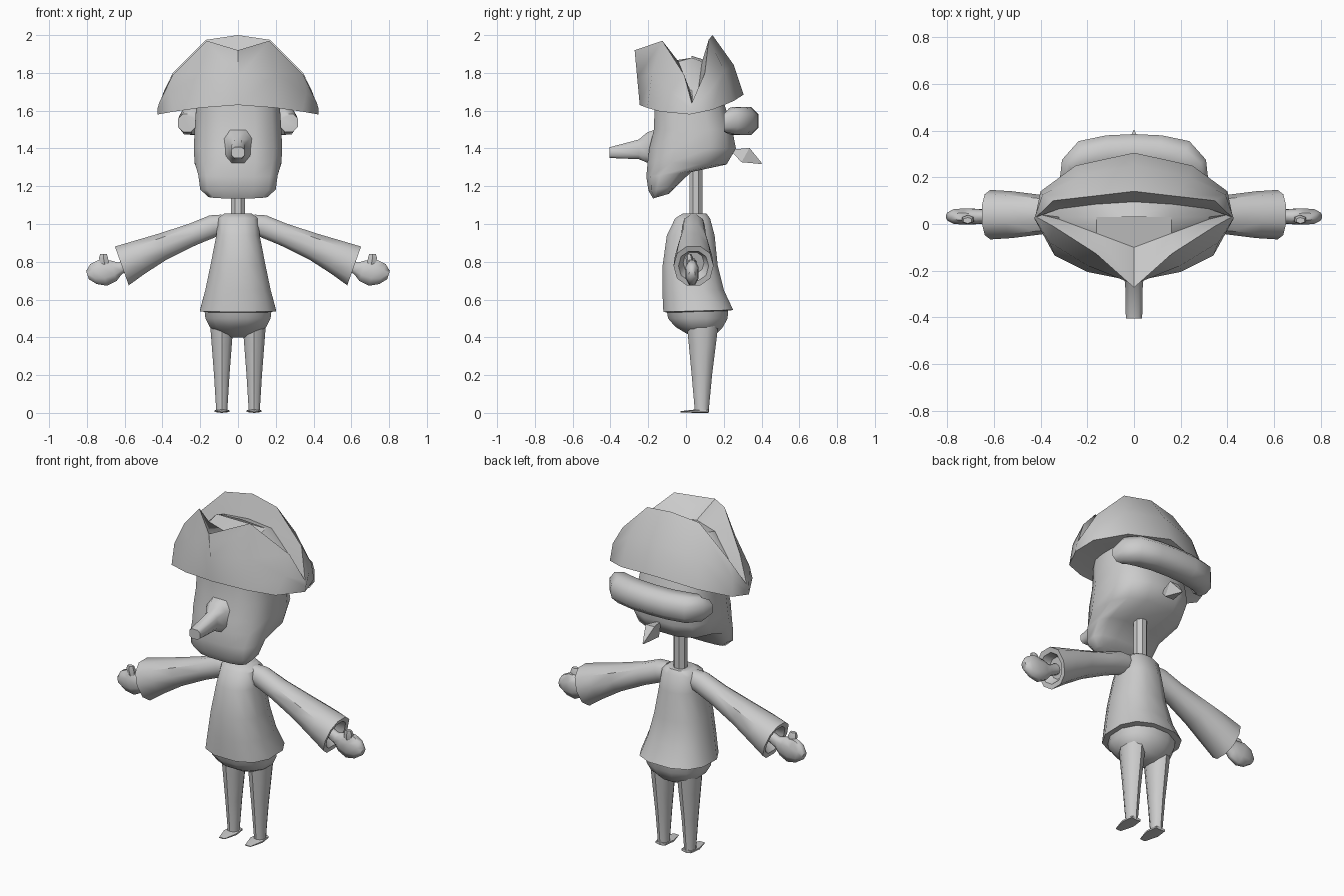
import bpy, bmesh, math
from mathutils import Vector as V

if "Cube" in bpy.data.objects:
    bpy.data.objects.remove(bpy.data.objects["Cube"])

grey = bpy.data.materials.new("plain_grey")
grey.diffuse_color = (0.6, 0.6, 0.6, 1)
grey.use_nodes = True
grey.node_tree.nodes["Principled BSDF"].inputs["Base Color"].default_value = grey.diffuse_color


def finish(name, bm, angle=40):
    """Turn a bmesh into a shaded object."""
    bmesh.ops.remove_doubles(bm, verts=bm.verts, dist=0.0005)
    bmesh.ops.recalc_face_normals(bm, faces=bm.faces)
    me = bpy.data.meshes.new(name)
    bm.to_mesh(me)
    bm.free()
    me.materials.append(grey)
    ob = bpy.data.objects.new(name, me)
    bpy.context.collection.objects.link(ob)
    bpy.ops.object.select_all(action='DESELECT')
    ob.select_set(True)
    bpy.context.view_layer.objects.active = ob
    bpy.ops.object.shade_smooth_by_angle(angle=math.radians(angle))
    return ob


def loft(name, rings, n=10, power=1.0, angle=40, side=1):
    """Skin rings of (centre, half axis u, half axis v); side -1 mirrors in x."""
    bm = bmesh.new()
    loops = []
    for c, u, v in rings:
        loop = []
        for i in range(n):
            a = 2 * math.pi * (i + 0.5) / n
            cu, cv = math.cos(a), math.sin(a)
            cu = math.copysign(abs(cu) ** power, cu)
            cv = math.copysign(abs(cv) ** power, cv)
            p = V(c) + V(u) * cu + V(v) * cv
            loop.append(bm.verts.new((p.x * side, p.y, p.z)))
        loops.append(loop)
    for a, b in zip(loops, loops[1:]):
        for i in range(n):
            j = (i + 1) % n
            bm.faces.new((a[i], a[j], b[j], b[i]))
    bm.faces.new(loops[0])
    bm.faces.new(loops[-1])
    return finish(name, bm, angle)


def section(front, back, hw, x=0):
    """Ring running from a front (y, z) point to a back (y, z) point."""
    f, b = V((x, *front)), V((x, *back))
    return (f + b) / 2, (hw, 0, 0), (b - f) / 2


# Head: tilted sections from the chin up into the hat
loft("head", [section(*s) for s in (
    ((-.175, 1.135), (-.09, 1.16), .16),
    ((-.20, 1.175), (-.05, 1.20), .205),
    ((-.213, 1.25), (.03, 1.275), .215),
    ((-.208, 1.33), (.22, 1.315), .235),
    ((-.20, 1.40), (.27, 1.40), .24),
    ((-.175, 1.50), (.25, 1.50), .235),
    ((-.17, 1.64), (.20, 1.66), .225))], n=12, power=.7, angle=60)

# Nose: flared root and long square tip
loft("nose", [((0, -.15, 1.40), (.095, 0, 0), (0, 0, .11)),
              ((0, -.205, 1.405), (.065, 0, 0), (0, 0, .085)),
              ((0, -.25, 1.395), (.04, 0, 0), (0, 0, .055)),
              ((0, -.405, 1.378), (.037, 0, 0), (0, 0, .030))],
     n=8, power=.7, angle=50)

# Neck
loft("neck", [section((.015, z), (.09, z), .039) for z in (1.0, 1.2, 1.36)], n=8)

# Hair roll wrapped round the back of the head
path = [(.27, .20, .05), (.265, .245, .075), (.21, .285, .08), (.11, .305, .08)]
path = path + [(0, .31, .08)] + [(-x, y, r) for x, y, r in reversed(path)]
roll = []
for i, (x, y, r) in enumerate(path):
    d = V(path[min(i + 1, 8)][:2]) - V(path[max(i - 1, 0)][:2])
    out = V((d.y, -d.x, 0)).normalized()
    if i in (0, 8):
        out = V((1, 0, 0))
        if i == 8:
            out = V((-1, 0, 0))
    roll.append(((x, y, 1.535 + .01 * (i % 8 != 0)), out * (r * (.75 if i in (1, 7) else 1)),
                 (0, 0, r)))
roll = [(c, (-V(u) if V(u).y < 0 else V(u)), v) for c, u, v in roll]
roll[-1] = (roll[-1][0], (-.05, 0, 0), roll[-1][2])
loft("hair_roll", roll, n=8, power=.85, angle=50)

# Pointed tail of hair
loft("hair_tail", [((0, .24, 1.39), (.004, 0, 0), (0, .003, .004)),
                   ((0, .315, 1.365), (.034, 0, 0), (0, .025, .045)),
                   ((0, .40, 1.32), (.003, 0, 0), (0, .002, .003))], n=4, power=.5, angle=20)

# Coat with a flared hem
loft("coat", [section((yf, zf), (yb, zb), hw) for yf, zf, yb, zb, hw in (
    (-.02, 1.055, .11, 1.055, .075),
    (-.06, 1.03, .13, 1.03, .11),
    (-.105, .94, .155, .94, .118),
    (-.128, .78, .172, .78, .15),
    (-.13, .65, .205, .65, .178),
    (-.125, .535, .255, .545, .208),
    (-.10, .53, .22, .54, .175))], n=12, power=.8, angle=45)

# Breeches below the coat
loft("breeches", [section((yf, z), (yb, z), hw) for yf, yb, z, hw in (
    (-.11, .23, .56, .185), (-.10, .225, .50, .178),
    (-.06, .20, .455, .155), (.0, .165, .42, .10),
    (.04, .13, .40, .05))], n=12, power=.9, angle=60)

for side, tag in ((1, "left"), (-1, "right")):
    # Leg
    loft(tag + "_leg", [section((yf, z), (yb, z), hw, .086) for yf, yb, z, hw in (
        (.005, .17, .46, .064), (.015, .158, .36, .056),
        (.03, .138, .20, .043), (.045, .122, .03, .032),
        (.045, .122, .005, .032))], n=10, side=side)
    # Shoe: thin pointed wedge
    loft(tag + "_shoe", [((.085, .12, .01), (.036, 0, 0), (0, 0, .010)),
                         ((.085, .05, .009), (.046, 0, 0), (0, 0, .009)),
                         ((.085, -.03, .006), (.02, 0, 0), (0, 0, .003))],
         n=6, side=side)
    # Sleeve, widening to an open cuff
    ax = V((.335, 0, .94)).normalized()
    rings = [((x, .04, z), ax * r, (0, ry, 0)) for x, z, r, ry in (
        (.07, 1.0, .055, .05), (.13, .99, .062, .06), (.24, .945, .062, .065),
        (.40, .88, .075, .085), (.52, .825, .095, .10), (.615, .778, .114, .106),
        (.612, .778, .085, .08), (.57, .795, .06, .055))]
    loft(tag + "_sleeve", rings, n=10, power=.9, side=side)
    # Hand: mitten shape
    h = V((.30, 0, .95)).normalized()
    loft(tag + "_hand", [((x, .032, z), h * r, (0, ry, 0)) for x, z, r, ry in (
        (.55, .80, .03, .025), (.625, .765, .035, .028), (.66, .753, .062, .034),
        (.715, .742, .078, .038), (.765, .735, .06, .034),
        (.797, .73, .025, .018))], n=8, side=side, angle=60)
    # Thumb
    loft(tag + "_thumb", [((.705, .022, .78), (.025, 0, 0), (0, .018, 0)),
                          ((.712, .018, .82), (.028, 0, 0), (0, .02, 0)),
                          ((.712, .015, .842), (.02, 0, 0), (0, .013, 0))],
         n=6, side=side)

# Hat: columns from front centre to back centre (brim point, rim point, crown point)
cols = [((0, -.245, 1.63), (0, -.272, 1.92), (0, -.10, 1.86)),
        ((.20, -.205, 1.615), (.165, -.125, 1.97), (.16, -.04, 1.86)),
        ((.34, -.135, 1.595), (.345, -.01, 1.79), (.32, .02, 1.71)),
        ((.425, .02, 1.58), (.418, .03, 1.64), (.40, .04, 1.625)),
        ((.40, .14, 1.605), (.345, .10, 1.80), (.32, .065, 1.71)),
        ((.25, .25, 1.65), (.17, .12, 1.975), (.16, .085, 1.86)),
        ((0, .305, 1.685), (0, .14, 2.0), (0, .095, 1.87))]
bulge = [0, .02, .02, .005, .02, .03, .03]
bm = bmesh.new()
for s in (1, -1):
    grid = []
    for (b, t, c), k in zip(cols, bulge):
        b, t, c = V(b), V(t), V(c)
        mid = b.lerp(t, .5)
        mid += V((mid.x, mid.y - .03, 0)).normalized() * k
        base = V((b.x * .55, .03 + (b.y - .03) * .55, 1.65))
        ridge = V((c.x, .03, c.z + (.02 if c.x < .2 else 0)))
        grid.append([bm.verts.new((p.x * s, p.y, p.z)) for p in (base, b, mid, t, c, ridge)])
    for a, d in zip(grid, grid[1:]):
        for i in range(5):
            bm.faces.new((a[i], a[i + 1], d[i + 1], d[i]))
    bm.faces.new([g[0] for g in grid])
finish("hat", bm, 42)
